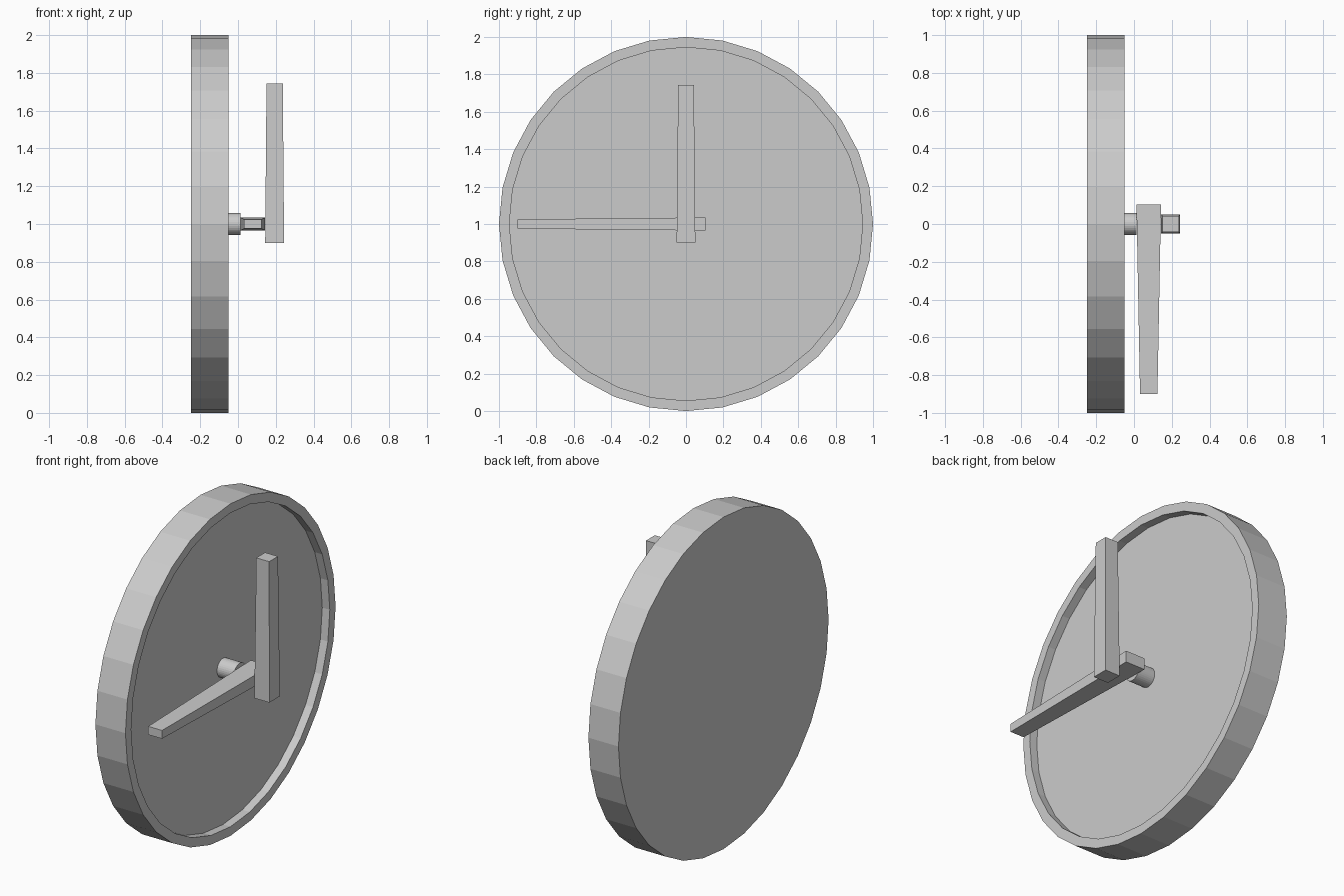
import bpy, bmesh, math
from mathutils import Vector

if "Cube" in bpy.data.objects:
    bpy.data.objects.remove(bpy.data.objects["Cube"])


def make_object(name, bm):
    bmesh.ops.recalc_face_normals(bm, faces=bm.faces[:])
    mesh = bpy.data.meshes.new(name)
    bm.to_mesh(mesh)
    bm.free()
    obj = bpy.data.objects.new(name, mesh)
    bpy.context.collection.objects.link(obj)
    return obj


def turned(name, profile, sides):
    """Turn (x, radius) rings around the clock axis (x, at z = 1), capping both ends."""
    bm = bmesh.new()
    rings = []
    for x, r in profile:
        angles = [2 * math.pi * i / sides for i in range(sides)]
        rings.append([bm.verts.new((x, r * math.cos(a), 1 + r * math.sin(a))) for a in angles])
    for a, b in zip(rings, rings[1:]):
        for i in range(sides):
            j = (i + 1) % sides
            bm.faces.new((a[i], a[j], b[j], b[i]))
    bm.faces.new(rings[0])
    bm.faces.new(rings[-1])
    return make_object(name, bm)


def hand(name, x, direction, tail, reach, base, tip):
    """Tapered bar through the axis; base and tip are (half depth, half width)."""
    along = Vector(direction)
    across = along.cross(Vector((1, 0, 0)))
    bm = bmesh.new()
    bmesh.ops.create_cube(bm, size=2)
    for v in bm.verts:
        depth, width = tip if v.co.z > 0 else base
        dist = reach if v.co.z > 0 else -tail
        v.co = Vector((x + v.co.x * depth, 0, 1)) + across * (v.co.y * width) + along * dist
    return make_object(name, bm)


# Round case with a recessed dial
turned("clock_case", [(-0.25, 1.0), (-0.05, 1.0), (-0.05, 0.945), (-0.10, 0.945)], 32)

# Centre pin
pin = turned("centre_pin", [(-0.10, 0.057), (0.012, 0.057)], 32)

# Hands
hand("minute_hand", 0.078, (0, -1, 0), 0.104, 0.90, (0.065, 0.035), (0.046, 0.025))
hand("hour_hand", 0.194, (0, 0, 1), 0.10, 0.744, (0.050, 0.050), (0.043, 0.042))
